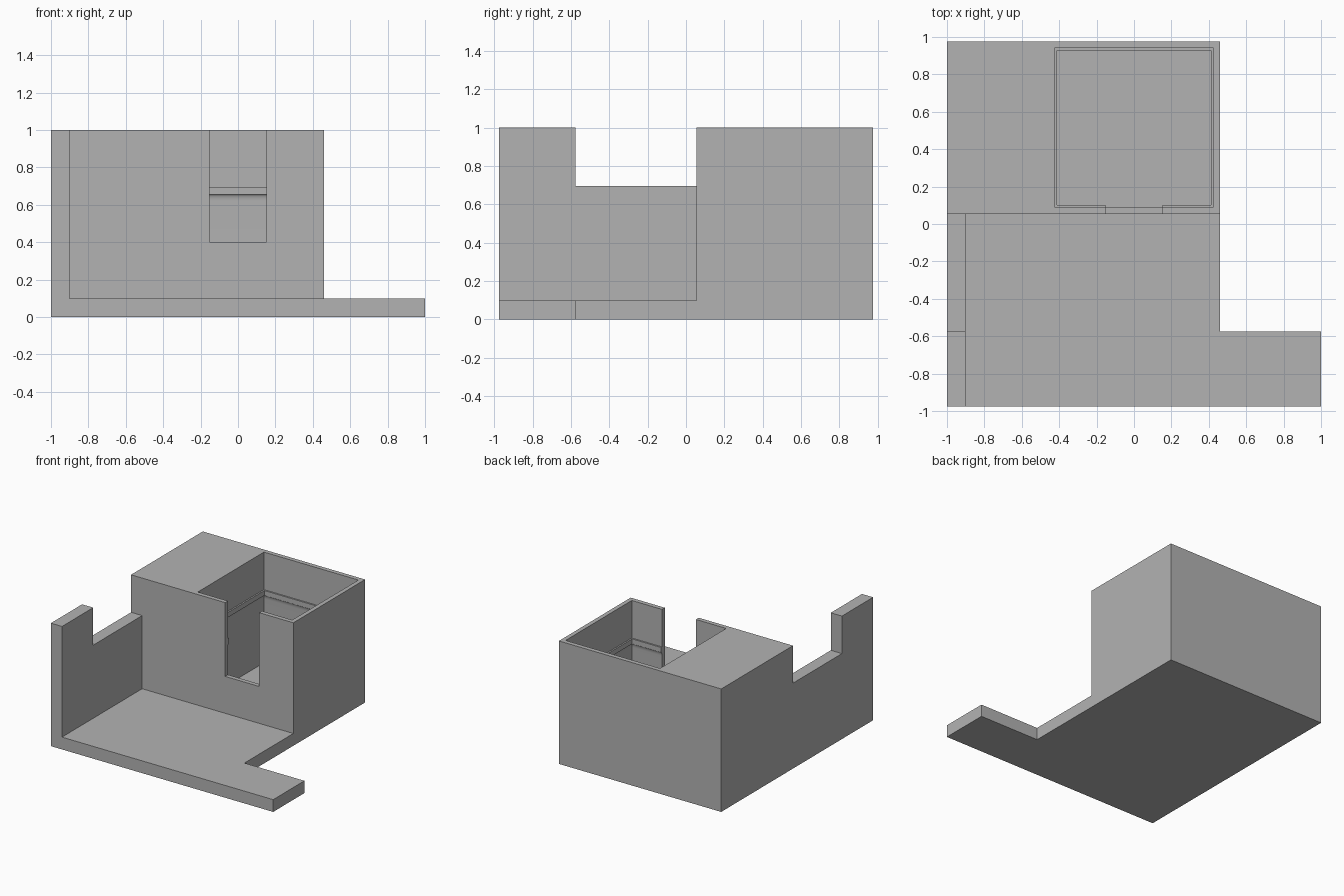
import bpy, bmesh, math

if "Cube" in bpy.data.objects:
    bpy.data.objects.remove(bpy.data.objects["Cube"], do_unlink=True)

grey = bpy.data.materials.new("plain_grey")
grey.use_nodes = True
colour = (0.45, 0.45, 0.45, 1)
grey.diffuse_color = colour
grey.node_tree.nodes["Principled BSDF"].inputs["Base Color"].default_value = colour


def loft(name, sections):
    """Solid skinned through rings of points, capped at both ends."""
    bm = bmesh.new()
    rings = [[bm.verts.new(p) for p in ring] for ring in sections]
    n = len(rings[0])
    for low, high in zip(rings, rings[1:]):
        for i in range(n):
            j = (i + 1) % n
            bm.faces.new((low[i], low[j], high[j], high[i]))
    bm.faces.new(rings[0][::-1])
    bm.faces.new(rings[-1])
    bmesh.ops.recalc_face_normals(bm, faces=bm.faces)
    mesh = bpy.data.meshes.new(name)
    bm.to_mesh(mesh)
    bm.free()
    mesh.materials.append(grey)
    obj = bpy.data.objects.new(name, mesh)
    bpy.context.collection.objects.link(obj)
    return obj


def rect(x0, x1, y0, y1, z):
    return [(x0, y0, z), (x1, y0, z), (x1, y1, z), (x0, y1, z)]


def box(name, x0, x1, y0, y1, z0, z1):
    return loft(name, [rect(x0, x1, y0, y1, z) for z in (z0, z1)])


# Main dimensions
DEPTH, SIDE, FRONT = 0.976, 0.46, 0.054
BASE, ARM, TAB = 0.1, -0.9, -0.575

# L-shaped block, including the tab
footprint = [(-1, -DEPTH), (1, -DEPTH), (1, TAB), (SIDE, TAB), (SIDE, DEPTH), (-1, DEPTH)]
housing = loft("housing", [[(x, y, z) for x, y in footprint] for z in (0, 1)])

# Pocket with a thin lip around its walls, filleted underneath
LIP = 0.012
profile = [(BASE, 0)]
for i in range(7):
    t = i / 6 * math.pi / 2
    profile.append((0.62 + 0.035 * math.sin(t), LIP * (1 - math.cos(t))))
profile += [(0.695, LIP), (0.695, 0), (1.2, 0)]
pocket = loft("pocket_cutter", [
    rect(-0.425 + d, 0.425 - d, 0.09 + d, 0.94 - d, z) for z, d in profile])

cutters = [
    box("platform_cutter", ARM, 1.2, -1.2, FRONT, BASE, 1.2),
    box("arm_notch_cutter", -1.2, ARM + 0.05, TAB, FRONT, 0.695, 1.2),
    pocket,
    box("front_slot_cutter", -0.153, 0.153, FRONT - 0.05, 0.15, 0.4, 1.2),
]

# Carve the block
bpy.context.view_layer.objects.active = housing
for cutter in cutters:
    cutter.hide_render = True
    mod = housing.modifiers.new(cutter.name, "BOOLEAN")
    mod.operation = "DIFFERENCE"
    mod.solver = "EXACT"
    mod.object = cutter
    bpy.ops.object.modifier_apply(modifier=mod.name)
for cutter in cutters:
    bpy.data.objects.remove(cutter, do_unlink=True)

# Smooth only the fillet under the lip
bpy.ops.object.select_all(action="DESELECT")
housing.select_set(True)
bpy.ops.object.shade_smooth_by_angle(angle=math.radians(30))
